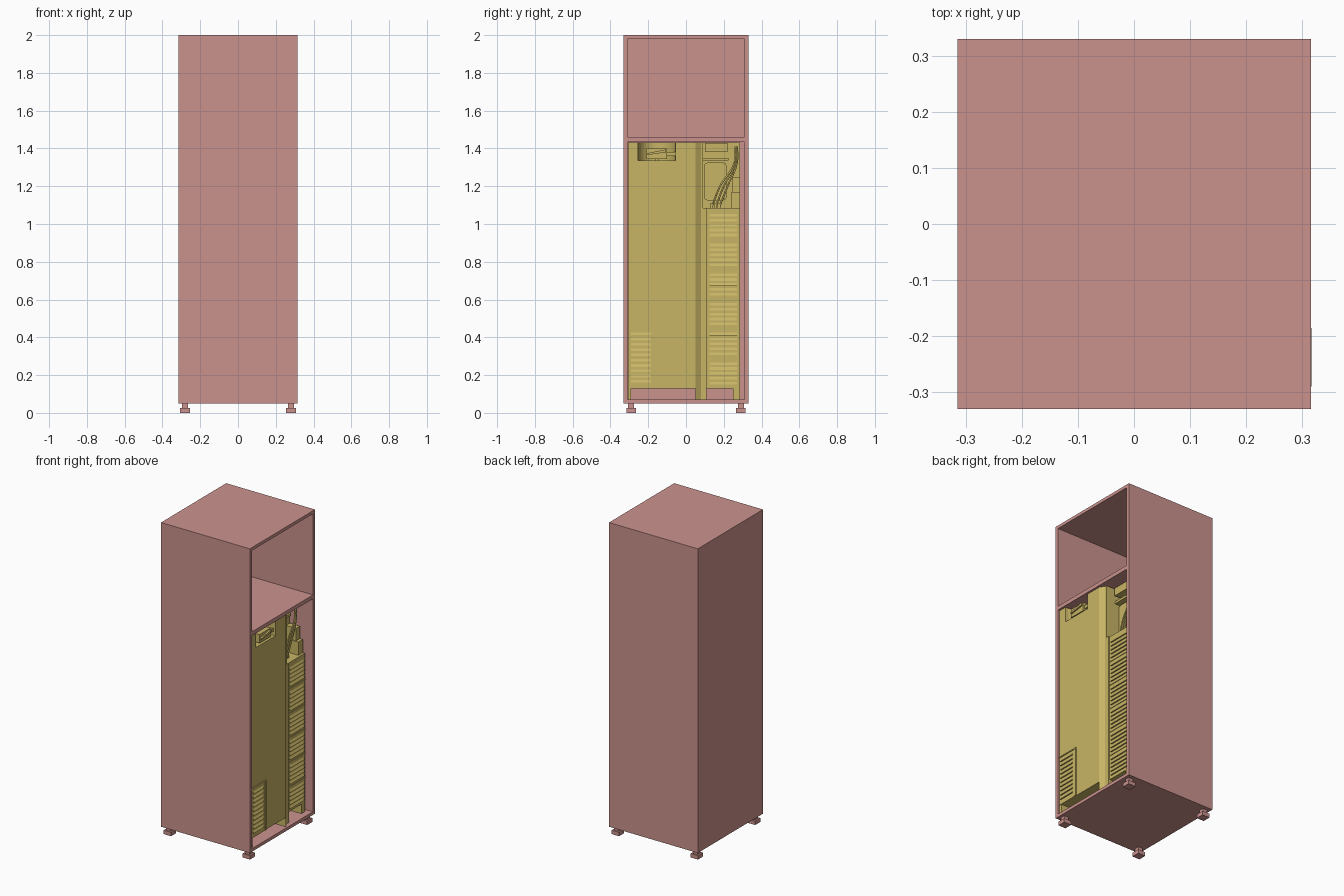
import bpy, bmesh, math
from mathutils import Vector

if "Cube" in bpy.data.objects:
    bpy.data.objects.remove(bpy.data.objects["Cube"])


def material(name, rgb):
    m = bpy.data.materials.new(name)
    m.diffuse_color = (*rgb, 1)
    m.use_nodes = True
    m.node_tree.nodes["Principled BSDF"].inputs["Base Color"].default_value = m.diffuse_color
    return m


PINK = material("cabinet_pink", (0.60, 0.29, 0.27))
GOLD = material("unit_yellow", (0.58, 0.46, 0.13))


def finish(bm, name, mat):
    bmesh.ops.recalc_face_normals(bm, faces=bm.faces)
    me = bpy.data.meshes.new(name)
    bm.to_mesh(me)
    bm.free()
    me.materials.append(mat)
    ob = bpy.data.objects.new(name, me)
    bpy.context.collection.objects.link(ob)
    return ob


def boxes(name, mat, spans):
    """One object made of boxes, each given as x, y and z ranges."""
    bm = bmesh.new()
    for (x0, x1), (y0, y1), (z0, z1) in spans:
        vs = bmesh.ops.create_cube(bm, size=1)["verts"]
        for v in vs:
            v.co = Vector((x1 if v.co.x > 0 else x0,
                           y1 if v.co.y > 0 else y0,
                           z1 if v.co.z > 0 else z0))
    return finish(bm, name, mat)


def prism(name, mat, outline, direction):
    """Extrude a closed outline of 3D points."""
    bm = bmesh.new()
    f = bm.faces.new([bm.verts.new(p) for p in outline])
    ext = bmesh.ops.extrude_face_region(bm, geom=[f])["geom"]
    bmesh.ops.translate(bm, vec=direction, verts=[g for g in ext if isinstance(g, bmesh.types.BMVert)])
    return finish(bm, name, mat)


def louvres(name, x, y0, y1, heights):
    """Row of wedge-shaped slats standing proud of a +x face."""
    bm = bmesh.new()
    for z in heights:
        ends = []
        for y in (y0, y1):
            ends.append([bm.verts.new(p) for p in
                         ((x, y, z), (x, y, z + 0.014), (x + 0.008, y, z))])
        a, b = ends
        bm.faces.new(a)
        bm.faces.new(b)
        for i in range(3):
            j = (i + 1) % 3
            bm.faces.new((a[i], a[j], b[j], b[i]))
    return finish(bm, name, GOLD)


# Cabinet shell, open on the +x side
X, Y, T = 0.315, 0.33, 0.02
boxes("cabinet_shell", PINK, [
    ((-X, X), (-Y, -Y + T), (0.05, 2.0)),
    ((-X, X), (Y - T, Y), (0.05, 2.0)),
    ((-X, X), (-Y + T, Y - T), (1.98, 2.0)),
    ((-X, X), (-Y + T, Y - T), (0.05, 0.07)),
    ((-X, -X + T), (-Y + T, Y - T), (0.07, 1.98)),
    ((-X + T, X), (-Y + T, Y - T), (1.435, 1.46)),
])

# Feet: stem and pad at each corner
for sx in (-1, 1):
    for sy in (-1, 1):
        cx, cy = sx * 0.28, sy * 0.29
        boxes("foot", PINK, [
            ((cx - 0.016, cx + 0.016), (cy - 0.016, cy + 0.016), (0.025, 0.05)),
            ((cx - 0.026, cx + 0.026), (cy - 0.026, cy + 0.026), (0.0, 0.025)),
        ])

# Main body of the inner unit, with its sloping right edge
XB, XF, XS, XL, XR = -0.29, 0.305, 0.285, 0.275, 0.17
plan = [(XB, -0.308), (XF, -0.308), (XF, 0.05), (XS, 0.08), (XB, 0.08)]
body = prism("unit_body", GOLD, [(x, y, 0.13) for x, y in plan], (0, 0, 1.302))

# Round notch at the top of the body
bm = bmesh.new()
bmesh.ops.create_cone(bm, cap_ends=True, segments=32, radius1=0.1, radius2=0.1, depth=0.2)
bmesh.ops.translate(bm, vec=(XF, -0.155, 1.435), verts=bm.verts)
cutter = finish(bm, "notch_cutter", GOLD)
cutter.hide_render = True
mod = body.modifiers.new("notch", "BOOLEAN")
mod.object = cutter
mod.solver = "EXACT"
bpy.context.view_layer.objects.active = body
bpy.ops.object.modifier_apply(modifier="notch")
bpy.data.objects.remove(cutter)

# Upright beside the body, running down to the floor
post = [(0.2, 0.05), (XF, 0.05), (XS, 0.08), (XS, 0.108), (0.2, 0.108)]
prism("lower_post", GOLD, [(x, y, 0.07) for x, y in post], (0, 0, 0.06))
boxes("post_flange", GOLD, [((XB, XS), (0.08, 0.108), (0.13, 1.085)),
                            ((XR, XS), (0.08, 0.09), (1.085, 1.432))])

# Side legs that hold the unit above the floor
boxes("unit_legs", GOLD, [((XB, XF), (-0.308, -0.29), (0.07, 0.13)),
                          ((XB, XL), (0.25, 0.285), (0.07, 0.13))])

# Tall vented column and the recessed compartment above it
boxes("vent_column", GOLD, [((XB, XL), (0.108, 0.285), (0.13, 1.085))])
boxes("recess_back", GOLD, [((XB, XR), (0.08, 0.285), (1.085, 1.432))])
louvres("column_louvres", XL, 0.125, 0.27,
        [0.15 + g * 0.157 + i * 0.026 for g in range(6) for i in range(5)])
boxes("column_seams", GOLD, [((XL, XL + 0.004), (0.11, 0.283), (z, z + 0.006))
                             for z in [0.286 + g * 0.157 for g in range(5)]])

# Low vent grille on the main panel
boxes("low_grille", GOLD, [((XF, XF + 0.003), (-0.306, -0.165), (0.13, 0.445)),
                           ((XF, XF + 0.007), (-0.165, -0.155), (0.13, 0.45)),
                           ((XF, XF + 0.007), (-0.306, -0.165), (0.443, 0.45))])
louvres("low_grille_louvres", XF + 0.003, -0.29, -0.185,
        [0.16 + i * 0.028 for i in range(10)])

# Latch block hanging in the notch
boxes("notch_block", GOLD, [((0.22, 0.30), (-0.21, -0.10), (1.345, 1.40)),
                            ((0.24, 0.29), (-0.10, -0.045), (1.36, 1.38)),
                            ((0.255, 0.285), (-0.165, -0.145), (1.318, 1.345))])
prism("notch_lever", GOLD, [(0.30, -0.205, 1.365), (0.30, -0.105, 1.38),
                            (0.30, -0.105, 1.395), (0.30, -0.205, 1.375)], (0.01, 0, 0))

# Equipment in the recess: rounded plate, top box and terminal boxes
corners = [(0.195, 1.305, 0), (0.115, 1.305, 90), (0.115, 1.145, 180), (0.195, 1.145, 270)]
plate = [(XR, cy + 0.02 * math.cos(math.radians(a + s)), cz + 0.02 * math.sin(math.radians(a + s)))
         for cy, cz, a in corners for s in (0, 30, 60, 90)]
prism("recess_plate", GOLD, plate, (0.025, 0, 0))
boxes("recess_boxes", GOLD, [((XR, 0.23), (0.10, 0.22), (1.38, 1.43)),
                             ((XR, 0.22), (0.09, 0.225), (1.335, 1.35)),
                             ((XR, 0.26), (0.24, 0.285), (1.085, 1.17)),
                             ((XR, 0.24), (0.245, 0.285), (1.17, 1.25))])

# Three cables curving from the column top to the upper corner
for i in range(3):
    y = 0.135 + i * 0.02
    cu = bpy.data.curves.new("cable", "CURVE")
    cu.dimensions = "3D"
    cu.bevel_depth = 0.005
    cu.bevel_resolution = 1
    cu.resolution_u = 6
    cu.use_fill_caps = True
    sp = cu.splines.new("BEZIER")
    pts = [(0.225, y, 1.085), (0.23, y + 0.045, 1.2), (0.225, 0.255 + i * 0.007, 1.32),
           (0.21, 0.262 + i * 0.005, 1.41)]
    sp.bezier_points.add(len(pts) - 1)
    for b, p in zip(sp.bezier_points, pts):
        b.co = p
        b.handle_left_type = b.handle_right_type = "AUTO"
    cu.materials.append(GOLD)
    bpy.context.collection.objects.link(bpy.data.objects.new("cable", cu))
    boxes("cable_plug", GOLD, [((0.215, 0.235), (y - 0.008, y + 0.008), (1.085, 1.108))])
